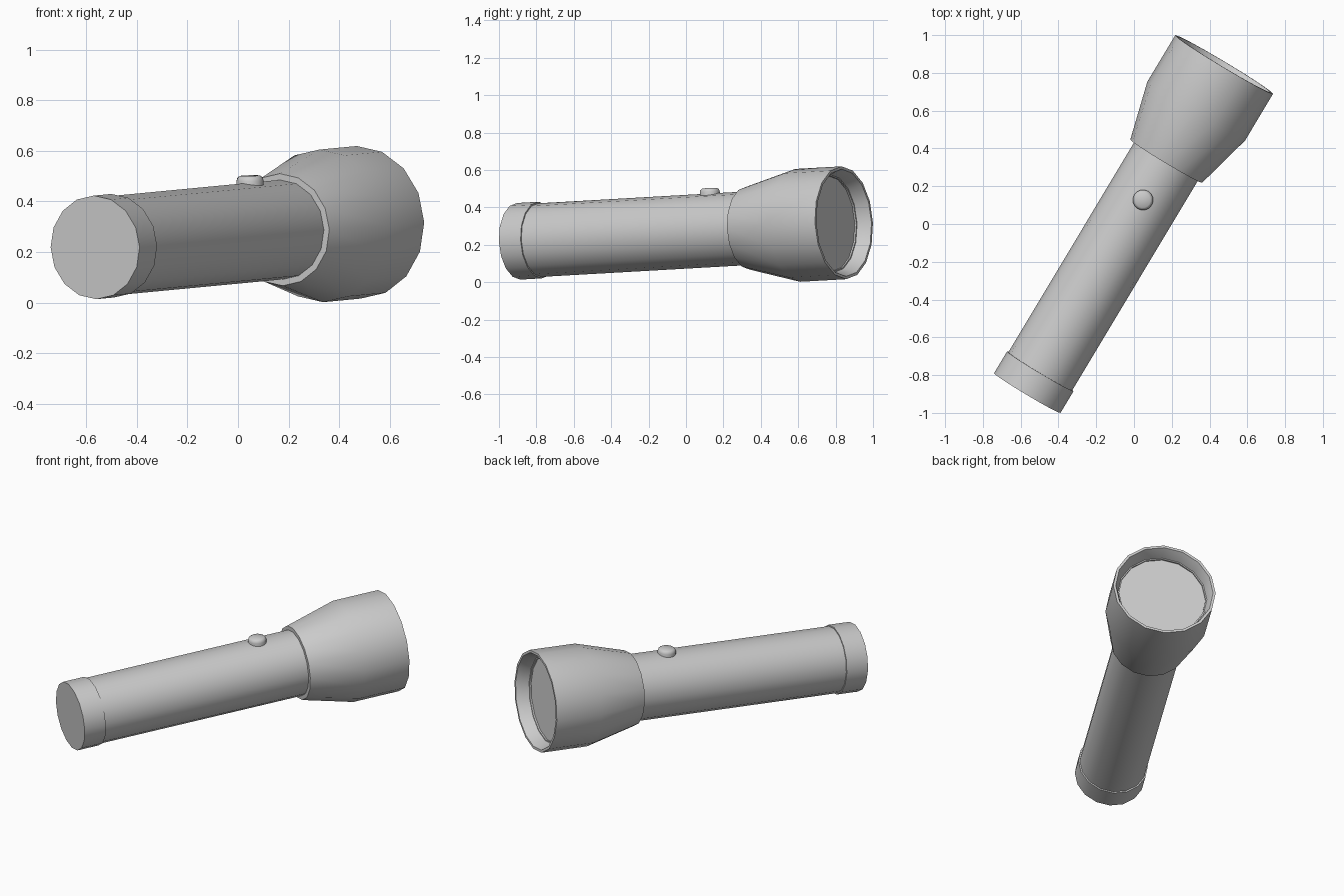
import bpy, bmesh, math
from mathutils import Matrix, Vector

if "Cube" in bpy.data.objects:
    bpy.data.objects.remove(bpy.data.objects["Cube"])

SIDES = 16
# Torch frame: local +Y runs from the tail to the lens, slightly raised
FRAME = (Matrix.Translation((-0.565, -0.895, 0.2185))
         @ Matrix.Rotation(math.radians(-30.93), 4, 'Z')
         @ Matrix.Rotation(math.radians(2.8), 4, 'X'))


def lathe(name, profile, matrix, angle=30, sides=SIDES):
    """Revolve (radius, distance) points around local Y; radius 0 closes an end."""
    bm = bmesh.new()
    rings = []
    for r, s in profile:
        if r == 0:
            rings.append([bm.verts.new((0, s, 0))])
        else:
            rings.append([bm.verts.new((r * math.sin(2 * math.pi * i / sides), s,
                                        r * math.cos(2 * math.pi * i / sides)))
                          for i in range(sides)])
    for a, b in zip(rings, rings[1:]):
        for i in range(sides):
            j = (i + 1) % sides
            if len(a) == 1:
                bm.faces.new((a[0], b[i], b[j]))
            elif len(b) == 1:
                bm.faces.new((a[i], b[0], a[j]))
            else:
                bm.faces.new((a[i], b[i], b[j], a[j]))
    bmesh.ops.recalc_face_normals(bm, faces=bm.faces)
    mesh = bpy.data.meshes.new(name)
    bm.to_mesh(mesh)
    bm.free()
    ob = bpy.data.objects.new(name, mesh)
    bpy.context.collection.objects.link(ob)
    ob.matrix_world = matrix
    bpy.ops.object.select_all(action='DESELECT')
    ob.select_set(True)
    bpy.context.view_layer.objects.active = ob
    bpy.ops.object.shade_smooth_by_angle(angle=math.radians(angle))
    return ob


# Screw-on tail cap
lathe("tail_cap", [(0, 0), (0.205, 0), (0.205, 0.135), (0.19, 0.135), (0, 0.135)], FRAME)

# Battery tube
lathe("body_tube", [(0, 0.12), (0.197, 0.12), (0.197, 1.48), (0, 1.48)], FRAME)

# Flared head with hollow rim
lathe("head", [(0.19, 1.433), (0.222, 1.433), (0.302, 1.742), (0.302, 2.03),
               (0.287, 2.03), (0.272, 1.995), (0.262, 1.955), (0.255, 1.955), (0.255, 1.94)],
      FRAME)

# Lens set back inside the rim
lathe("lens", [(0.258, 1.945), (0, 1.945)], FRAME)

# Rounded push button, its axis pointing up from the tube
up = FRAME @ Matrix.Translation((0, 1.203, 0.18)) @ Matrix.Rotation(math.radians(90), 4, 'X')
lathe("button", [(0.054, 0), (0.054, 0.026), (0.05, 0.038), (0.04, 0.045), (0, 0.047)],
      up, 40)
